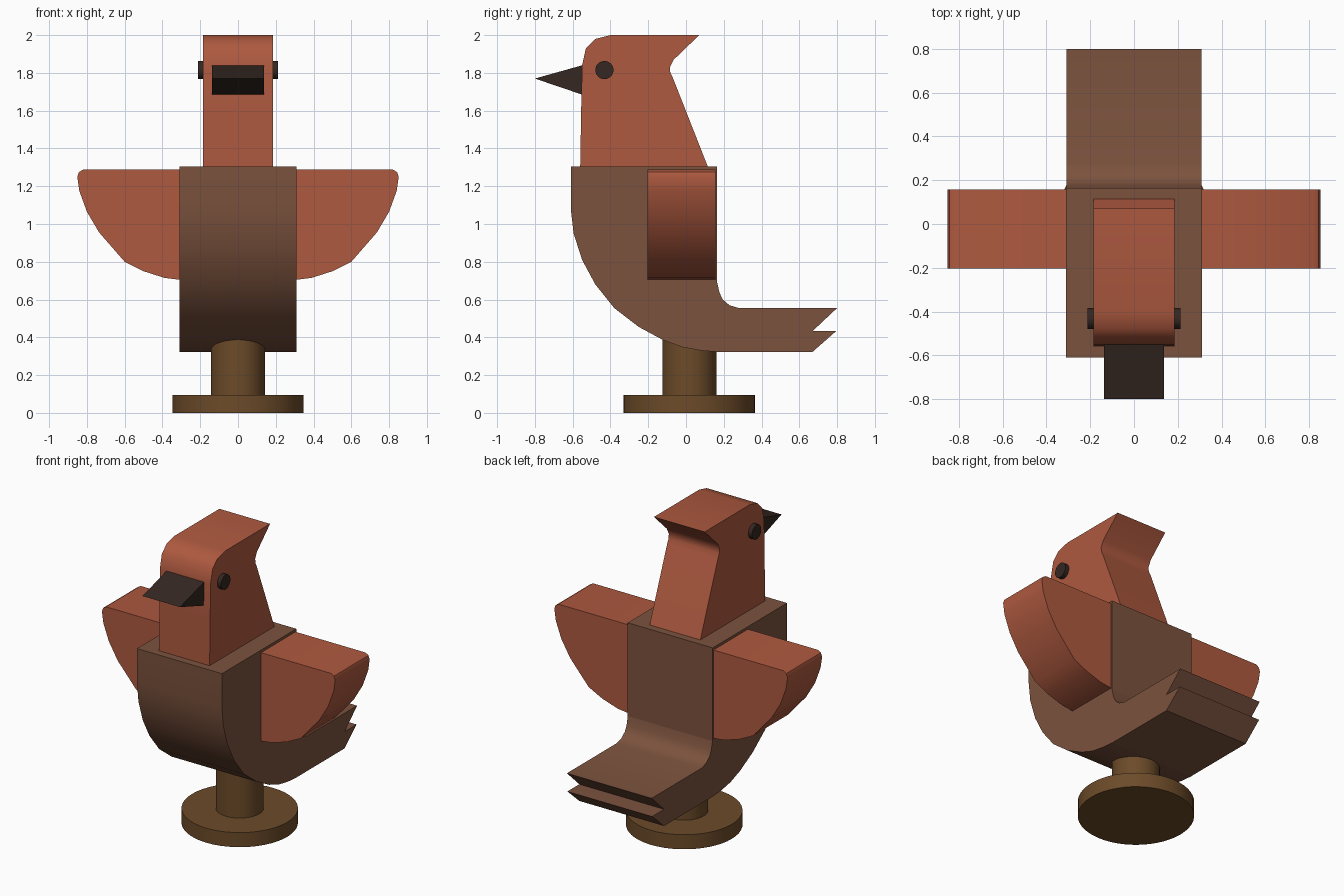
import bpy, bmesh, math
from mathutils import Matrix

if "Cube" in bpy.data.objects:
    bpy.data.objects.remove(bpy.data.objects["Cube"])


def material(name, rgb):
    m = bpy.data.materials.new(name)
    m.diffuse_color = (*rgb, 1)
    m.use_nodes = True
    m.node_tree.nodes["Principled BSDF"].inputs["Base Color"].default_value = m.diffuse_color
    return m


RED = material("red_paint", (0.42, 0.10, 0.05))
BROWN = material("brown_paint", (0.20, 0.085, 0.047))
WOOD = material("stand_wood", (0.15, 0.07, 0.022))
DARK = material("dark_paint", (0.035, 0.02, 0.015))


def finish(name, bm, mat):
    bmesh.ops.recalc_face_normals(bm, faces=bm.faces)
    me = bpy.data.meshes.new(name)
    bm.to_mesh(me)
    bm.free()
    ob = bpy.data.objects.new(name, me)
    bpy.context.collection.objects.link(ob)
    me.materials.append(mat)
    bpy.ops.object.select_all(action='DESELECT')
    ob.select_set(True)
    bpy.context.view_layer.objects.active = ob
    bpy.ops.object.shade_smooth_by_angle(angle=math.radians(35))
    return ob


def slab(name, points, direction, mat):
    """Extrude a closed outline of 3D points along a direction."""
    bm = bmesh.new()
    face = bm.faces.new([bm.verts.new(p) for p in points])
    ext = bmesh.ops.extrude_face_region(bm, geom=[face])
    bmesh.ops.translate(bm, vec=direction,
                        verts=[v for v in ext['geom'] if isinstance(v, bmesh.types.BMVert)])
    return finish(name, bm, mat)


def side_slab(name, outline, half, mat):
    """Side outline (y, z) given thickness across x."""
    return slab(name, [(-half, y, z) for y, z in outline], (2 * half, 0, 0), mat)


def disc(name, centre, radius, depth, mat, along_x=False, sides=48):
    bm = bmesh.new()
    rot = Matrix.Rotation(math.pi / 2, 4, 'Y') if along_x else Matrix()
    bmesh.ops.create_cone(bm, cap_ends=True, segments=sides, radius1=radius, radius2=radius,
                          depth=depth, matrix=Matrix.Translation(centre) @ rot)
    return finish(name, bm, mat)


# Body with curved breast
side_slab("body", [(-0.61, 1.305), (0.165, 1.305), (0.165, 0.323), (0.08, 0.33), (-0.02, 0.348),
                   (-0.12, 0.385), (-0.25, 0.455), (-0.38, 0.555), (-0.48, 0.68), (-0.55, 0.81),
                   (-0.595, 0.95), (-0.61, 1.08)], 0.31, BROWN)

# Forked tail
side_slab("tail", [(0.165, 0.69), (0.178, 0.635), (0.195, 0.60), (0.23, 0.57), (0.28, 0.555),
                   (0.80, 0.555), (0.67, 0.433), (0.795, 0.433), (0.67, 0.323),
                   (0.165, 0.323)], 0.309, BROWN)

# Head with crest
side_slab("head", [(-0.56, 1.305), (0.115, 1.305), (-0.068, 1.77), (-0.083, 1.80), (-0.085, 1.83),
                   (-0.065, 1.87), (0.07, 2.0), (-0.40, 2.0), (-0.48, 1.98), (-0.53, 1.93),
                   (-0.55, 1.84), (-0.555, 1.60)], 0.185, RED)

# Beak
side_slab("beak", [(-0.55, 1.84), (-0.80, 1.77), (-0.55, 1.685)], 0.137, DARK)

# Wings and eyes, one per side
wing = [(0.31, 1.288), (0.82, 1.288), (0.842, 1.275), (0.851, 1.25), (0.84, 1.175), (0.80, 1.065),
        (0.735, 0.955), (0.60, 0.80), (0.50, 0.75), (0.39, 0.715), (0.31, 0.705)]
for side, s in (("right", 1), ("left", -1)):
    slab("wing_" + side, [(s * x, -0.203, z) for x, z in wing], (0, 0.36, 0), RED)
    disc("eye_" + side, (s * 0.195, -0.432, 1.815), 0.048, 0.036, DARK, along_x=True, sides=32)

# Stand: round foot and post
disc("stand_base", (0, 0.018, 0.048), 0.348, 0.096, WOOD)
disc("stand_post", (0, 0.018, 0.25), 0.143, 0.32, WOOD)
